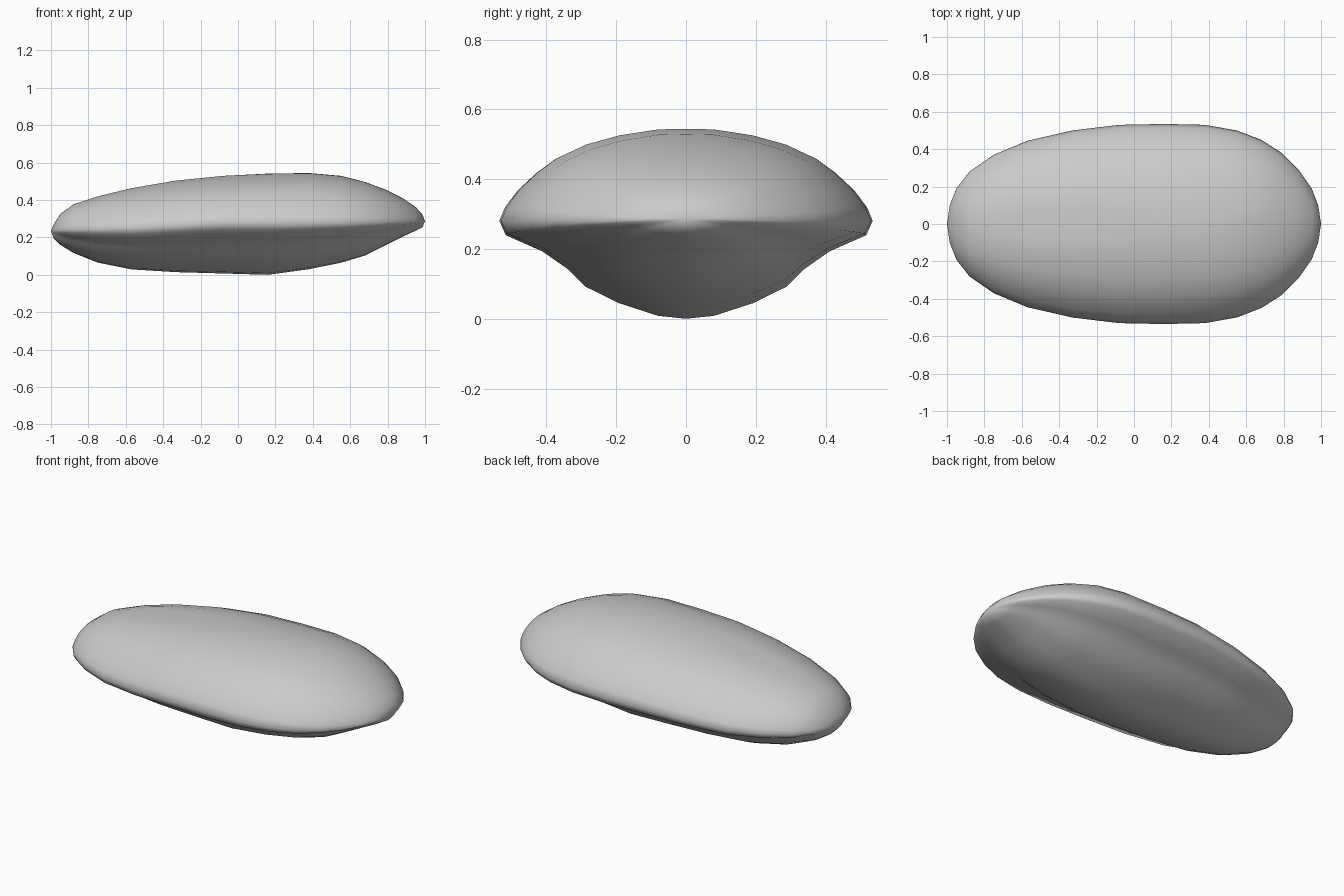
import bpy, bmesh, math

# Sections along x: x, half width, rim height, top height, bottom height
RINGS = [
    (-0.985, 0.10, 0.235, 0.270, 0.195), (-0.95, 0.19, 0.238, 0.325, 0.160),
    (-0.88, 0.28, 0.240, 0.377, 0.117), (-0.75, 0.37, 0.245, 0.420, 0.065),
    (-0.57, 0.445, 0.25, 0.464, 0.029), (-0.33, 0.50, 0.265, 0.505, 0.014),
    (-0.08, 0.53, 0.28, 0.530, 0.007), (0.16, 0.535, 0.28, 0.541, 0.0),
    (0.38, 0.53, 0.28, 0.544, 0.030), (0.55, 0.50, 0.28, 0.529, 0.064),
    (0.68, 0.45, 0.28, 0.496, 0.103), (0.79, 0.38, 0.28, 0.455, 0.158),
    (0.88, 0.29, 0.28, 0.410, 0.204), (0.95, 0.19, 0.282, 0.362, 0.236),
    (0.985, 0.10, 0.285, 0.325, 0.253),
]
# Half cross-section: share of half width, share of height above/below the rim
HALF = [(0, 1), (0.15, 0.995), (0.36, 0.93), (0.54, 0.83), (0.70, 0.68),
        (0.80, 0.53), (0.90, 0.34), (0.97, 0.15), (1, 0), (0.965, -0.145),
        (0.77, -0.31), (0.635, -0.49), (0.54, -0.67), (0.36, -0.84),
        (0.15, -0.97), (0, -1)]
SECTION = HALF + [(-u, v) for u, v in reversed(HALF[1:-1])]

bm = bmesh.new()
loops = []
for x, w, rim, top, bottom in RINGS:
    ring = []
    for u, v in SECTION:
        z = rim + v * ((top - rim) if v > 0 else (rim - bottom))
        # Shallow groove on the upper left
        if u == 0 and v > 0:
            z -= 0.012 * math.exp(-((x + 0.4) / 0.25) ** 2)
        ring.append(bm.verts.new((x, u * w, z)))
    loops.append(ring)

# Skin between neighbouring sections
n = len(SECTION)
for a, b in zip(loops, loops[1:]):
    for i in range(n):
        j = (i + 1) % n
        bm.faces.new((a[i], a[j], b[j], b[i]))

# Close both tips
for ring, tip in ((loops[0], (-1, 0, 0.235)), (loops[-1], (1, 0, 0.285))):
    v = bm.verts.new(tip)
    for i in range(n):
        bm.faces.new((ring[i], ring[(i + 1) % n], v))

bmesh.ops.recalc_face_normals(bm, faces=bm.faces)
mesh = bpy.data.meshes.new("pebble")
bm.to_mesh(mesh)
bm.free()
mesh.shade_smooth()
pebble = bpy.data.objects.new("pebble", mesh)
bpy.context.collection.objects.link(pebble)
